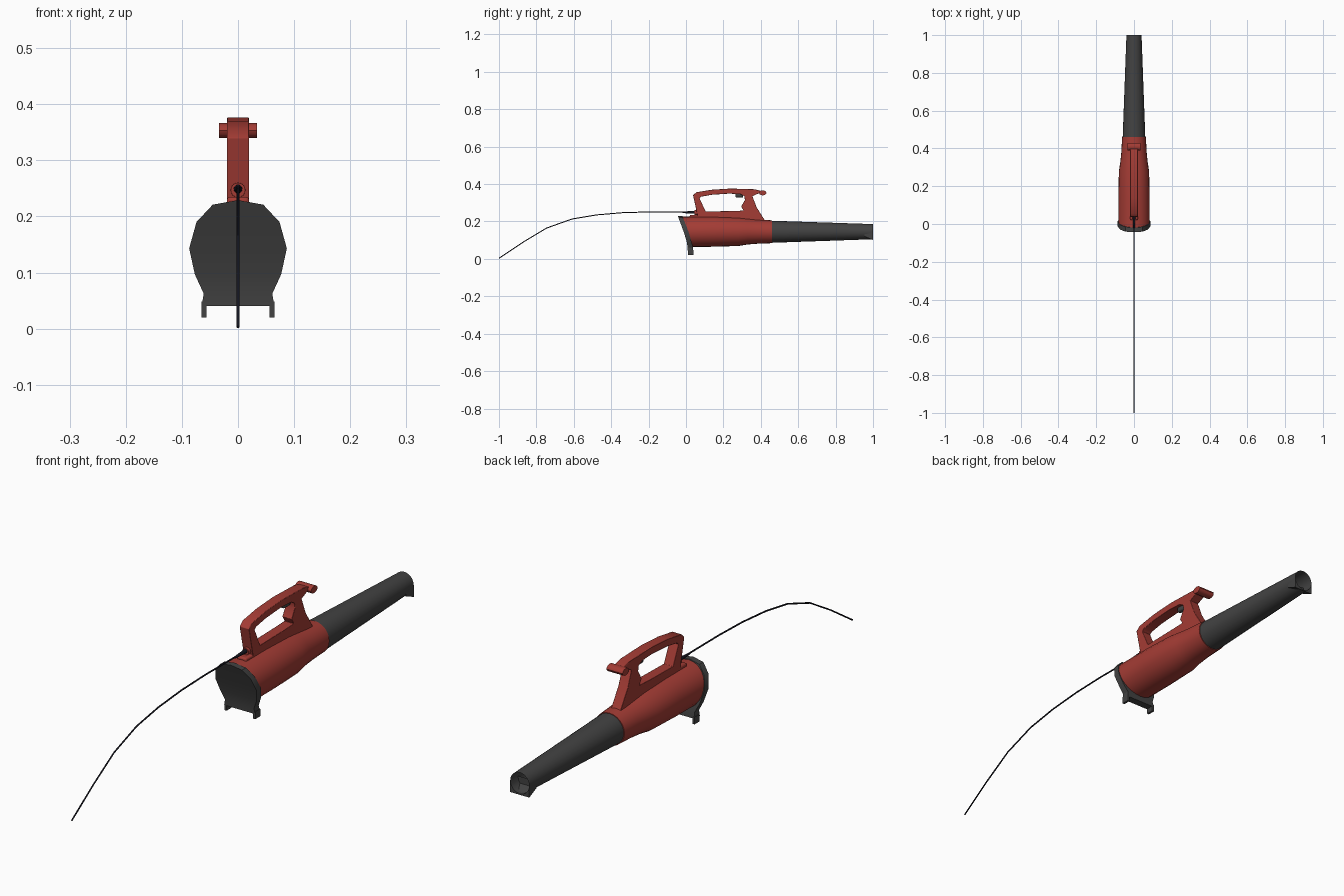
import bpy, bmesh, math
from mathutils import Vector

if "Cube" in bpy.data.objects:
    bpy.data.objects.remove(bpy.data.objects["Cube"])


def material(name, rgb):
    m = bpy.data.materials.new(name)
    m.diffuse_color = (*rgb, 1)
    m.use_nodes = True
    m.node_tree.nodes["Principled BSDF"].inputs["Base Color"].default_value = m.diffuse_color
    return m


RED = material("red plastic", (0.37, 0.045, 0.035))
GREY = material("dark grey plastic", (0.055, 0.055, 0.055))
BLACK = material("cord black", (0.008, 0.008, 0.014))


def make(name, bm, mat, smooth=None, bevel=0):
    bmesh.ops.recalc_face_normals(bm, faces=bm.faces[:])
    me = bpy.data.meshes.new(name)
    bm.to_mesh(me)
    bm.free()
    me.materials.append(mat)
    ob = bpy.data.objects.new(name, me)
    bpy.context.collection.objects.link(ob)
    if bevel:
        b = ob.modifiers.new("bevel", "BEVEL")
        b.width, b.segments, b.limit_method = bevel, 2, "ANGLE"
        b.angle_limit = math.radians(50)
    if smooth:
        bpy.ops.object.select_all(action="DESELECT")
        ob.select_set(True)
        bpy.context.view_layer.objects.active = ob
        bpy.ops.object.shade_smooth_by_angle(angle=math.radians(smooth))
    return ob


def loft(name, rings, mat, smooth=35, start=True, end=True):
    bm = bmesh.new()
    vs = [[bm.verts.new(p) for p in r] for r in rings]
    n = len(vs[0])
    for a, b in zip(vs, vs[1:]):
        for i in range(n):
            j = (i + 1) % n
            bm.faces.new((a[i], a[j], b[j], b[i]))
    if start:
        bm.faces.new(vs[0][::-1])
    if end:
        bm.faces.new(vs[-1])
    return make(name, bm, mat, smooth)


def ring(y, rx, top, bot, n=24):
    c, h = (top + bot) / 2, (top - bot) / 2
    return [Vector((rx * math.sin(2 * math.pi * i / n), y,
                    c + h * math.cos(2 * math.pi * i / n))) for i in range(n)]


def interp(z, table):
    for (z0, y0), (z1, y1) in zip(table, table[1:]):
        if z <= z1:
            return y0 + (y1 - y0) * (z - z0) / (z1 - z0)
    return table[-1][1]


def box(name, c, s, mat, bevel):
    bm = bmesh.new()
    bmesh.ops.create_cube(bm, size=1)
    for v in bm.verts:
        v.co = Vector(c) + Vector([a * b for a, b in zip(v.co, s)])
    return make(name, bm, mat, 40, bevel)


REAR = [(0.0, 0.043), (0.065, 0.037), (0.15, 0.012), (0.24, -0.024)]
FRONT = [(0.0, 0.011), (0.08, 0.008), (0.15, -0.014), (0.225, -0.042), (0.24, -0.046)]

# motor housing, its first ring slanted to meet the intake cover
first = ring(0, 0.083, 0.226, 0.064)
for p in first:
    p.y = interp(p.z, REAR) - 0.004
body = [ring(y, *r) for y, *r in (
    (0.15, 0.083, 0.226, 0.065), (0.28, 0.080, 0.221, 0.069),
    (0.33, 0.072, 0.216, 0.077), (0.38, 0.067, 0.211, 0.081), (0.46, 0.063, 0.206, 0.084))]
loft("motor_housing", [first] + body, RED)

# blower tube, open at the nozzle
tube = [ring(0.455, 0.060, 0.204, 0.086), ring(1.0, 0.040, 0.186, 0.105)]
loft("blower_tube", tube, GREY, start=False, end=False)

# wedge skirt under the nozzle with square lower corners
arc = [(0.04 * math.cos(t), 0.1455 - 0.0405 * math.sin(t))
       for t in [math.pi * i / 8 for i in range(9)]]
outline = arc + [(-0.04, 0.101), (0.04, 0.101)]
back = [Vector((x * 0.98, 0.955, max(z, 0.12) if abs(x) > 0.039 else z)) for x, z in outline]
loft("nozzle_skirt", [back, [Vector((x, 1.0, z)) for x, z in outline]], GREY, 25)

# intake cover: low-poly outline given a slanted thickness, with two feet
half = [(0.045, 0.221), (0.074, 0.19), (0.087, 0.143), (0.077, 0.097), (0.061, 0.062), (0.065, 0.04)]
bm = bmesh.new()
layers = []
for table in (FRONT, REAR):
    layers.append([[bm.verts.new((s * x, interp(z, table), z)) for x, z in half] for s in (1, -1)]
                  + [bm.verts.new((0, interp(0.229, table), 0.229))])
for right, left, top in layers:
    bm.faces.new((right[0], top, left[0]))
    for i in range(len(half) - 1):
        bm.faces.new((right[i], left[i], left[i + 1], right[i + 1]))
loops = [[t] + r + l[::-1] for r, l, t in layers]
for i in range(len(loops[0])):
    j = (i + 1) % len(loops[0])
    bm.faces.new((loops[0][i], loops[0][j], loops[1][j], loops[1][i]))
make("intake_cover", bm, GREY, 30)
for s, side in ((1, "right"), (-1, "left")):
    box(side + "_foot", (s * 0.0605, 0.026, 0.034), (0.009, 0.03, 0.028), GREY, 0)

# handle loop: outer and inner side profiles (y, z) given a width
outer = [(0.065, 0.215), (0.038, 0.34), (0.055, 0.356), (0.14, 0.370), (0.24, 0.376), (0.37, 0.372),
         (0.41, 0.360), (0.355, 0.335), (0.378, 0.275), (0.425, 0.200), (0.30, 0.205)]
inner = [(0.105, 0.253), (0.072, 0.325), (0.082, 0.333), (0.14, 0.343), (0.23, 0.349), (0.29, 0.346),
         (0.312, 0.335), (0.315, 0.315), (0.295, 0.280), (0.308, 0.258), (0.25, 0.256)]
bm = bmesh.new()
grid = [[[bm.verts.new((x, y, z)) for y, z in loop] for loop in (outer, inner)] for x in (-0.02, 0.02)]
n = len(outer)
for i in range(n):
    j = (i + 1) % n
    for o, k in grid:
        bm.faces.new((o[i], o[j], k[j], k[i]))
    for a, b in zip(*grid):
        bm.faces.new((a[i], a[j], b[j], b[i]))
make("handle", bm, RED, 40, 0.008)

# raised spine joining handle to housing
box("spine", (0, 0.165, 0.223), (0.04, 0.29, 0.024), RED, 0.006)

# cross knob at the handle front
knob = [[Vector((x, 0.41 + 0.02 * math.cos(a), 0.353 + 0.0135 * math.sin(a)))
         for a in [math.pi * i / 6 for i in range(12)]] for x in (-0.034, 0.034)]
loft("cross_knob", knob, RED)

# trigger
box("trigger", (0, 0.285, 0.338), (0.018, 0.04, 0.022), GREY, 0.005)

# cord socket and strain relief
loft("cord_socket", [ring(y, r, 0.247 + r, 0.247 - r, 16) for y, r in ((0.045, 0.013), (0.09, 0.014))], RED)
loft("strain_relief", [ring(y, r, 0.249 + r, 0.249 - r, 12) for y, r in ((-0.02, 0.004), (0.05, 0.008))], BLACK)

# power cord
path = [(-1.0, 0.003), (-0.87, 0.09), (-0.745, 0.165), (-0.61, 0.213), (-0.48, 0.235),
        (-0.34, 0.247), (-0.2, 0.251), (0.03, 0.250)]
cu = bpy.data.curves.new("power_cord", "CURVE")
cu.dimensions, cu.bevel_depth, cu.bevel_resolution, cu.use_fill_caps = "3D", 0.003, 1, True
sp = cu.splines.new("POLY")
sp.points.add(len(path) - 1)
for p, (y, z) in zip(sp.points, path):
    p.co = (0, y, z, 1)
cu.materials.append(BLACK)
bpy.context.collection.objects.link(bpy.data.objects.new("power_cord", cu))
